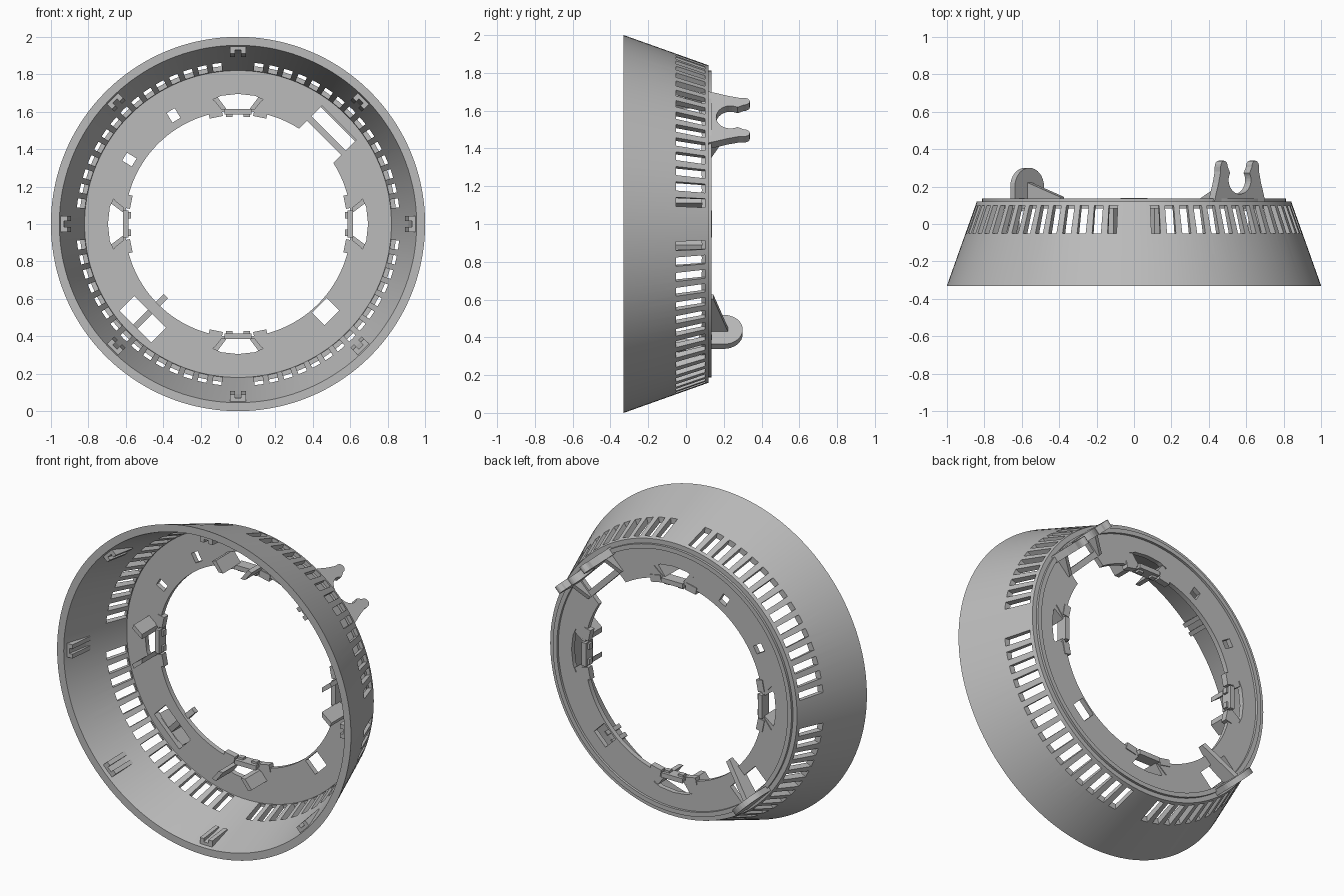
import bpy, bmesh, math
from mathutils import Vector

cube = bpy.data.objects.get("Cube")
if cube:
    bpy.data.objects.remove(cube, do_unlink=True)

grey = bpy.data.materials.new("plain grey")
grey.use_nodes = True
colour = (0.5, 0.5, 0.5, 1)
grey.diffuse_color = colour
grey.node_tree.nodes["Principled BSDF"].inputs["Base Color"].default_value = colour

CARDINAL = (0, 90, 180, 270)


def place(angle, r, t, y):
    """Radial, tangential and axial distances to a point on the ring."""
    a = math.radians(angle)
    return Vector((r * math.cos(a) - t * math.sin(a), y,
                   1 + r * math.sin(a) + t * math.cos(a)))


def prism(bm, angle, axis, poly, lo, hi):
    """Extrude a polygon along the r, t or y axis of the local frame."""
    def point(p, d):
        coords = {"r": (d, p[0], p[1]), "t": (p[0], d, p[1]), "y": (p[0], p[1], d)}
        return place(angle, *coords[axis])
    a = [bm.verts.new(point(p, lo)) for p in poly]
    b = [bm.verts.new(point(p, hi)) for p in poly]
    bm.faces.new(a)
    bm.faces.new(b[::-1])
    for i in range(len(a)):
        j = (i + 1) % len(a)
        bm.faces.new((a[i], b[i], b[j], a[j]))


def box(bm, angle, r, t, y):
    prism(bm, angle, "y", [(r[0], t[0]), (r[1], t[0]), (r[1], t[1]), (r[0], t[1])], *y)


def finish(name, bm):
    bmesh.ops.recalc_face_normals(bm, faces=bm.faces)
    mesh = bpy.data.meshes.new(name)
    bm.to_mesh(mesh)
    bm.free()
    mesh.materials.append(grey)
    obj = bpy.data.objects.new(name, mesh)
    bpy.context.collection.objects.link(obj)
    return obj


# Conical housing with inward back flange and raised lip
profile = [(1, -.33), (.84, .12), (.812, .12), (.812, .135), (.785, .135),
           (.785, .12), (.605, .12), (.605, .09), (.82, .09), (.945, -.3), (.955, -.33)]
bm = bmesh.new()
SEG = 144
rings = [[bm.verts.new(place(360 * i / SEG, r, 0, y)) for r, y in profile] for i in range(SEG)]
for i in range(SEG):
    a, b = rings[i], rings[(i + 1) % SEG]
    for j in range(len(profile)):
        k = (j + 1) % len(profile)
        bm.faces.new((a[j], a[k], b[k], b[j]))
housing = finish("housing", bm)

# Cutter for vents and flange openings
bm = bmesh.new()
for base in CARDINAL:
    for i in range(15):
        box(bm, base + 7.5 + i * 75 / 14, (.822, 1.02), (-.024, .024), (-.052, .1))
    prism(bm, base, "y", [(.612, -.07), (.612, .07), (.665, .135), (.685, .09), (.695, 0),
                          (.685, -.09), (.665, -.135)], .05, .16)
box(bm, 120.7, (.645, .705), (-.025, .025), (.05, .16))
box(bm, 149.3, (.645, .705), (-.025, .025), (.05, .16))
box(bm, 315, (.615, .71), (-.055, .055), (.05, .16))
box(bm, 225, (.665, .775), (-.12, .12), (.05, .16))
box(bm, 45, (.55, .65), (-.13, .13), (.05, .16))
box(bm, 45, (.685, .765), (-.13, .13), (.05, .16))
cutter = finish("opening_cutter", bm)
cutter.hide_render = True

cut = housing.modifiers.new("openings", "BOOLEAN")
cut.operation = "DIFFERENCE"
cut.solver = "EXACT"
cut.object = cutter
bpy.ops.object.select_all(action="DESELECT")
bpy.context.view_layer.objects.active = housing
housing.select_set(True)
bpy.ops.object.modifier_apply(modifier=cut.name)
bpy.data.objects.remove(cutter, do_unlink=True)
bpy.ops.object.shade_smooth_by_angle(angle=math.radians(25))

# Slanted flaps, middle catches and ledges around the bore
flaps, catches, ledges = bmesh.new(), bmesh.new(), bmesh.new()
for base in CARDINAL:
    for s in (-1, 1):
        prism(flaps, base, "y", [(.612, s * .06), (.612, s * .09), (.668, s * .135),
                                 (.678, s * .11)], -.06, .115)
        box(ledges, base + s * 11.5, (.582, .625), (-.036, .036), (.085, .125))
        box(catches, base, (.572, .592), (s * .03, s * .065), (.09, .12))
    box(catches, base, (.585, .614), (-.072, .072), (.07, .138))
finish("bore_flaps", flaps)
finish("bore_catches", catches)
finish("bore_ledges", ledges)

# Paired ribs inside the front rim
bm = bmesh.new()
for i in range(8):
    for s in (-1, 1):
        prism(bm, i * 45, "t", [(.955, -.31), (.91, -.31), (.893, -.16), (.907, -.16)],
              s * .016, s * .042)
    prism(bm, i * 45, "t", [(.955, -.31), (.93, -.31), (.905, -.17), (.91, -.17)], -.016, .016)
finish("rim_ribs", bm)

# Forked hook on the back, upper left
def arc(cx, cy, rx, ry, start, end, n):
    angles = [math.radians(start + (end - start) * i / n) for i in range(n + 1)]
    return [(cx + rx * math.cos(a), cy + ry * math.sin(a)) for a in angles]


bm = bmesh.new()
outer = [(.195, .11), (.18, .16), (.16, .22), (.145, .28)]
tip = arc(.118, .305, .027, .033, 0, 180, 8)
notch = arc(0, .235, .085, .075, 30, -90, 10)
half = outer + tip + notch
shape = half + [(-t, y) for t, y in half[-2::-1]]
prism(bm, 45, "r", shape, .755, .80)
for s in (-1, 1):
    prism(bm, 45, "t", [(.80, .11), (.65, .11), (.65, .13), (.755, .18), (.80, .2)],
          s * .14, s * .165)
finish("forked_hook", bm)

# Rounded tab and its sloping strut on the back, lower right
bm = bmesh.new()
tab = [(-.11, .09), (.11, .09)] + arc(0, .2, .11, .1, 0, 180, 16)
prism(bm, 225, "r", tab, .79, .825)
finish("round_tab", bm)
bm = bmesh.new()
prism(bm, 225, "t", [(.545, .115), (.545, .145), (.80, .225), (.80, .13), (.66, .1)], -.016, .016)
finish("tab_strut", bm)
